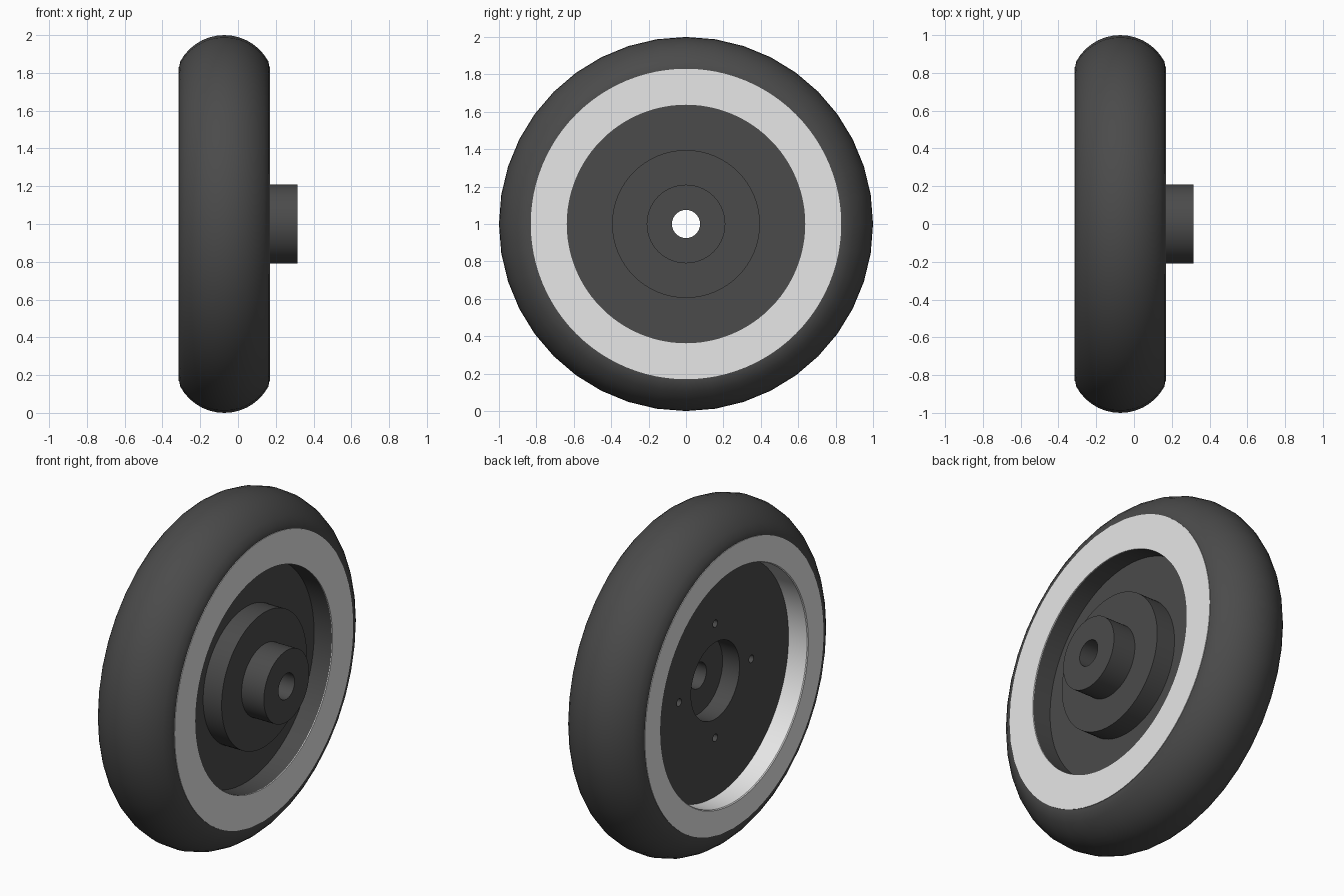
import bpy, bmesh, math
from mathutils import Matrix

if "Cube" in bpy.data.objects:
    bpy.data.objects.remove(bpy.data.objects["Cube"])

AXLE_Z = 1.0


def material(name, value):
    m = bpy.data.materials.new(name)
    m.diffuse_color = (value, value, value, 1)
    m.use_nodes = True
    m.node_tree.nodes["Principled BSDF"].inputs["Base Color"].default_value = m.diffuse_color
    return m


black = material("dark rubber", 0.07)
white = material("light grey sidewall", 0.8)


def add_object(name, bm, mat):
    mesh = bpy.data.meshes.new(name)
    bm.to_mesh(mesh)
    bm.free()
    mesh.materials.append(mat)
    obj = bpy.data.objects.new(name, mesh)
    bpy.context.collection.objects.link(obj)
    return obj


def select(obj):
    bpy.ops.object.select_all(action='DESELECT')
    obj.select_set(True)
    bpy.context.view_layer.objects.active = obj


def lathe(name, profile, segments, mat):
    """Spin a closed (x, radius) profile around the axle."""
    bm = bmesh.new()
    rings = []
    for i in range(segments):
        a = 2 * math.pi * i / segments
        rings.append([bm.verts.new((x, r * math.sin(a), AXLE_Z + r * math.cos(a)))
                      for x, r in profile])
    n = len(profile)
    for i in range(segments):
        p, q = rings[i], rings[(i + 1) % segments]
        for j in range(n):
            k = (j + 1) % n
            bm.faces.new((p[j], p[k], q[k], q[j]))
    bmesh.ops.recalc_face_normals(bm, faces=bm.faces)
    return add_object(name, bm, mat)


def smooth(obj, degrees=30):
    select(obj)
    bpy.ops.object.shade_smooth_by_angle(angle=math.radians(degrees))


# Tyre: rounded tread with flat sides
mid, R = -0.0725, 0.265
half = math.asin(0.233 / R)
steps = 14
tread = []
for i in range(steps + 1):
    t = -half + 2 * half * i / steps
    tread.append((mid + R * math.sin(t), 1 - R + R * math.cos(t)))
tyre = lathe("tyre", [(-0.312, 0.72), (-0.312, 0.83)] + tread
             + [(0.167, 0.83), (0.167, 0.72)], 40, black)
smooth(tyre, 50)

# Light sidewall rings; the rear one also lines the recess wall
front_ring = lathe("front_sidewall_ring",
                   [(0.17, 0.83), (0.17, 0.635), (0.165, 0.635), (0.165, 0.83)], 96, white)
rear_ring = lathe("rear_sidewall_ring",
                  [(-0.315, 0.83), (-0.315, 0.685), (-0.31, 0.68), (-0.19, 0.68),
                   (-0.19, 0.72), (-0.311, 0.83)], 96, white)
smooth(front_ring)
smooth(rear_ring)

# Hub: web, raised disc, boss, through bore and rear counterbore
hub = lathe("hub", [(0.165, 0.635), (0.05, 0.635), (0.05, 0.395), (0.17, 0.395),
                    (0.17, 0.21), (0.315, 0.21), (0.315, 0.075), (-0.08, 0.075),
                    (-0.08, 0.225), (-0.19, 0.225), (-0.19, 0.68), (0.165, 0.68)],
            96, black)

# Four blind bolt holes in the rear face
bm = bmesh.new()
for i in range(4):
    a = i * math.pi / 2
    place = (Matrix.Translation((-0.19, 0.335 * math.sin(a), AXLE_Z + 0.335 * math.cos(a)))
             @ Matrix.Rotation(math.pi / 2, 4, 'Y'))
    bmesh.ops.create_cone(bm, cap_ends=True, segments=20, radius1=0.022,
                          radius2=0.022, depth=0.2, matrix=place)
cutter = add_object("bolt_hole_cutter", bm, black)
cutter.hide_render = True
cut = hub.modifiers.new("bolt_holes", 'BOOLEAN')
cut.operation = 'DIFFERENCE'
cut.solver = 'EXACT'
cut.object = cutter
select(hub)
bpy.ops.object.modifier_apply(modifier=cut.name)
bpy.data.objects.remove(cutter)
smooth(hub)
